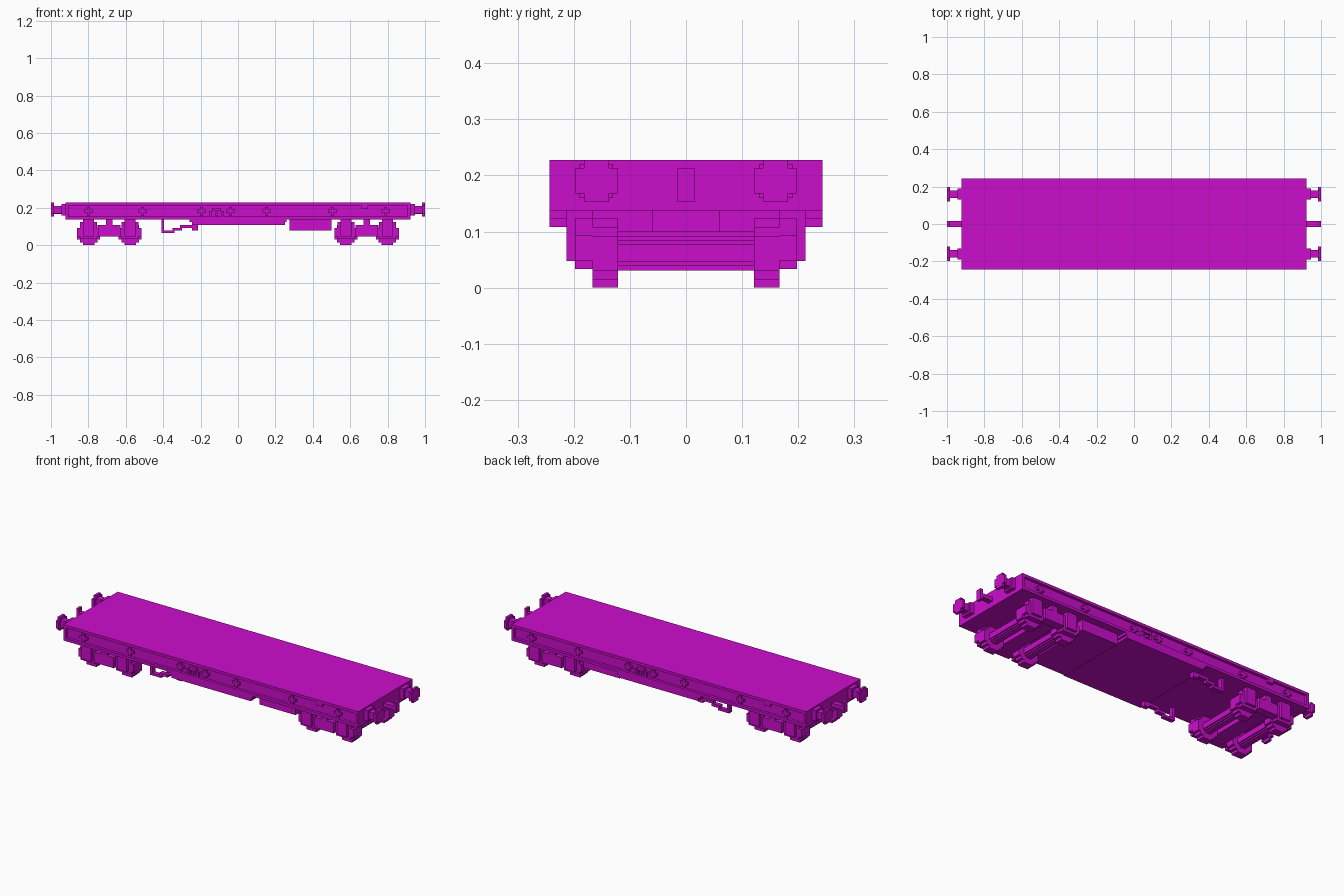
import bpy, bmesh
from mathutils import Vector, Matrix

cube = bpy.data.objects.get("Cube")
if cube:
    bpy.data.objects.remove(cube, do_unlink=True)

COLOUR = (0.6, 0.004, 0.6, 1)
paint = bpy.data.materials.new("magenta paint")
paint.diffuse_color = COLOUR
paint.use_nodes = True
bsdf = paint.node_tree.nodes["Principled BSDF"]
bsdf.inputs["Base Color"].default_value = COLOUR
bsdf.inputs["Roughness"].default_value = 0.8


def blocks(name, boxes, turns=((1, 1),), at=(0, 0, 0)):
    """Boxes (x0, x1, y0, y1, z0, z1), repeated for each (x sign, y sign)."""
    bm = bmesh.new()
    for sx, sy in turns:
        for x0, x1, y0, y1, z0, z1 in boxes:
            centre = Vector(((x0 + x1) / 2 * sx, (y0 + y1) / 2 * sy, (z0 + z1) / 2))
            size = (x1 - x0, y1 - y0, z1 - z0, 1)
            bmesh.ops.create_cube(bm, size=1, matrix=Matrix.Translation(centre) @ Matrix.Diagonal(size))
    mesh = bpy.data.meshes.new(name)
    bm.to_mesh(mesh)
    bm.free()
    mesh.materials.append(paint)
    ob = bpy.data.objects.new(name, mesh)
    ob.location = at
    bpy.context.collection.objects.link(ob)
    return ob


def stepped_disc(name, radius, y0, y1, at, turns=((1, 1),)):
    """Blocky round section lying along y."""
    r = radius
    boxes = [(-r * a, r * a, y0, y1, -r * b, r * b)
             for a, b in ((1, 0.5), (0.76, 0.76), (0.5, 1))]
    return blocks(name, boxes, turns, at)


HALF_TURN = ((1, 1), (-1, -1))
SIDES = ((1, 1), (1, -1))
CORNERS = ((1, 1), (-1, 1), (1, -1), (-1, -1))
PX = 0.0152          # block size
L, W = 0.922, 0.243  # half length and half width of the deck
LOW, TOP = 0.138, 0.228

# Deck body with a raised rim around each long side
blocks("deck_body", [(-L, L, -W + PX, W - PX, LOW, TOP)])
blocks("side_rim", [
    (-L, L, -W, -W + PX, TOP - PX, TOP),
    (-L, L, -W, -W + PX, LOW, LOW + PX),
    (-L, -L + PX, -W, -W + PX, LOW + PX, TOP - PX),
    (L - PX, L, -W, -W + PX, LOW + PX, TOP - PX)], HALF_TURN)

# Cross-shaped lashing points
crosses = []
for x in (-0.80, -0.51, -0.195, -0.04, 0.153, 0.505, 0.79):
    crosses += [(x - 0.023, x + 0.023, -W + 0.003, -W + PX, 0.175, 0.19),
                (x - 0.0076, x + 0.0076, -W + 0.003, -W + PX, 0.16, 0.205)]
blocks("lashing_points", crosses, HALF_TURN)

# Brake handwheel: ring with hub and spokes, and a small bracket
hx, hz = -0.115, 0.168
blocks("handwheel", [
    (hx - 0.023, hx + 0.023, -W, -W + PX, hz + 0.015, hz + 0.03),
    (hx - 0.023, hx + 0.023, -W, -W + PX, hz - 0.03, hz - 0.015),
    (hx - 0.038, hx - 0.023, -W, -W + PX, hz - 0.015, hz + 0.015),
    (hx + 0.023, hx + 0.038, -W, -W + PX, hz - 0.015, hz + 0.015),
    (hx - 0.008, hx + 0.008, -W, -W + PX, hz - 0.008, hz + 0.008)], HALF_TURN)
blocks("side_bracket", [(0.66, 0.695, -W, -W + PX, 0.195, TOP - PX)], HALF_TURN)

# Underframe slab and equipment box
blocks("underframe_slab", [(-0.26, 0.26, -W, W, 0.123, LOW),
                           (-0.245, 0.25, -W, W, 0.108, 0.123)])
blocks("equipment_box", [(0.275, 0.5, -0.2, 0.2, 0.08, LOW)])

# Stepped brake rods under the deck
blocks("brake_rod", [
    (-0.41, -0.395, 0.175, 0.2, 0.065, LOW),
    (-0.395, -0.34, 0.175, 0.2, 0.065, 0.078),
    (-0.35, -0.30, 0.175, 0.2, 0.078, 0.093),
    (-0.31, -0.245, 0.175, 0.2, 0.093, 0.108),
    (-0.245, -0.215, 0.175, 0.2, 0.08, LOW)], SIDES)

# Buffers and couplings at both ends
blocks("buffer", [
    (L, 0.945, 0.130, 0.190, 0.16, 0.22),
    (0.945, 0.985, 0.140, 0.179, 0.17, 0.21),
    (0.985, 1.0, 0.121, 0.197, 0.168, 0.213),
    (0.985, 1.0, 0.137, 0.182, 0.153, 0.228)], CORNERS)
blocks("coupling", [
    (L, 0.985, -0.015, 0.015, 0.168, 0.19),
    (0.985, 1.0, -0.015, 0.015, 0.153, 0.213)], ((1, 1), (-1, 1)))

# Two bogies
for label, bx in (("left", 0.688), ("right", -0.688)):
    for end, wx in (("outer", 0.111), ("inner", -0.111)):
        at = (bx + wx, 0, 0.0615)
        stepped_disc(f"{label}_{end}_wheels", 0.0615, 0.121, 0.167, at, SIDES)
        stepped_disc(f"{label}_{end}_axle", 0.0305, -0.122, 0.122, at)
    frame = [(-0.172, 0.172, 0.167, 0.198, 0.048, 0.093),
             (-0.06, 0.06, 0.167, 0.213, 0.048, 0.108),
             (-0.018, 0.018, 0.167, 0.213, 0.108, LOW)]
    for s in (-0.111, 0.111):
        frame += [(s - 0.046, s + 0.046, 0.167, 0.198, 0.033, 0.123),
                  (s - 0.03, s + 0.03, 0.198, 0.213, 0.048, 0.108),
                  (s - 0.03, s + 0.03, 0.167, 0.213, 0.108, LOW)]
    blocks(f"{label}_bogie_frame", frame, SIDES, (bx, 0, 0))
    blocks(f"{label}_bogie_bolster", [(-0.045, 0.045, -0.168, 0.168, 0.055, 0.1),
                                      (-0.018, 0.018, -0.06, 0.06, 0.1, LOW)], at=(bx, 0, 0))
